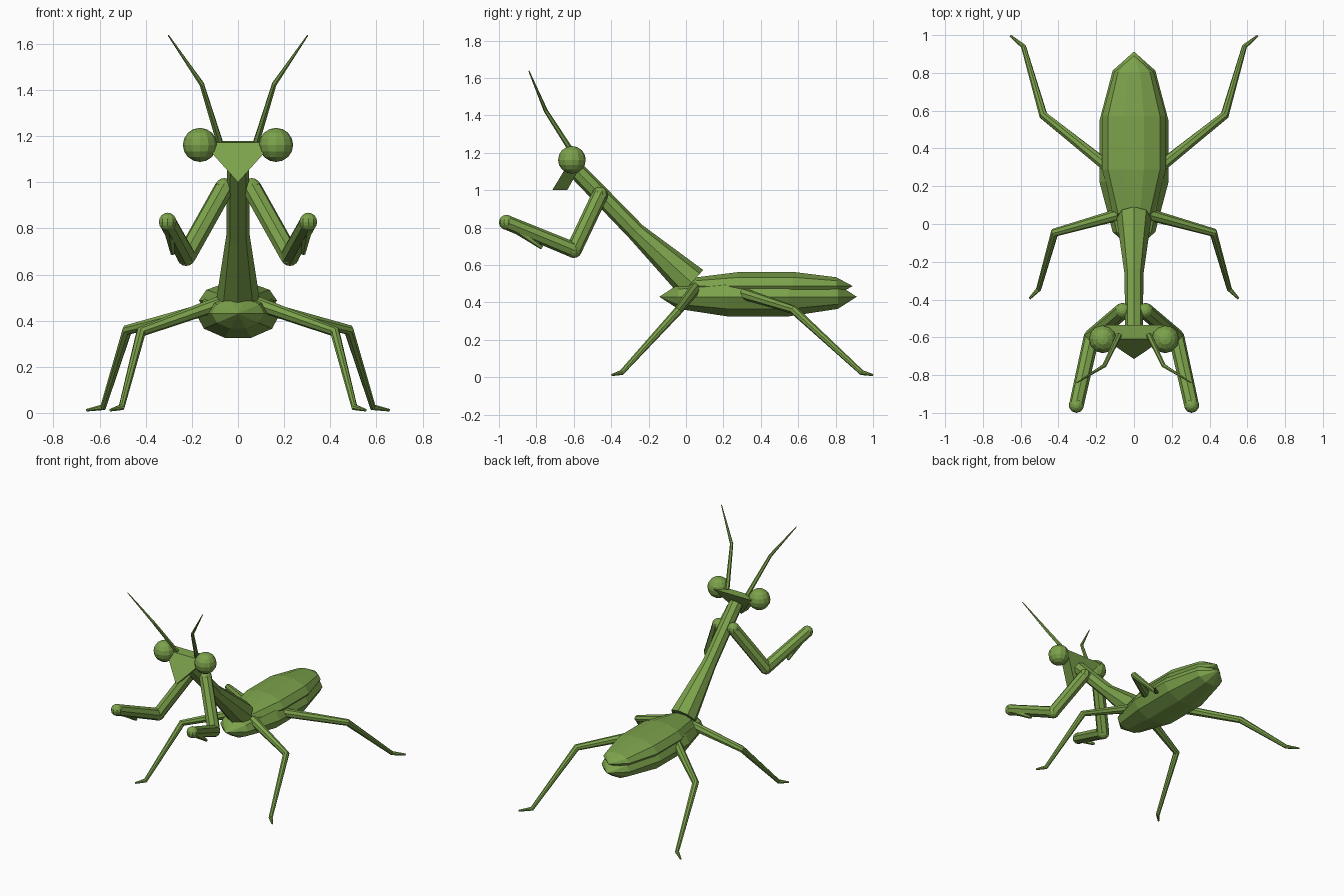
import bpy, bmesh, math
from mathutils import Vector, Matrix

if "Cube" in bpy.data.objects:
    bpy.data.objects.remove(bpy.data.objects["Cube"])

green = bpy.data.materials.new("leaf_green")
green.diffuse_color = (0.2, 0.36, 0.07, 1)
green.use_nodes = True
green.node_tree.nodes["Principled BSDF"].inputs["Base Color"].default_value = green.diffuse_color


def finish(bm, name, mirror=False):
    bmesh.ops.recalc_face_normals(bm, faces=bm.faces)
    mesh = bpy.data.meshes.new(name)
    bm.to_mesh(mesh)
    bm.free()
    ob = bpy.data.objects.new(name, mesh)
    bpy.context.collection.objects.link(ob)
    mesh.materials.append(green)
    if mirror:
        ob.modifiers.new("mirror", 'MIRROR').use_mirror_merge = False
    return ob


def add_tube(bm, pts, radii, sides=8):
    """Tapered tube through the points with mitred joints."""
    pts = [Vector(p) for p in pts]
    rings = []
    for i, (p, r) in enumerate(zip(pts, radii)):
        a = (p - pts[i - 1]).normalized() if i else Vector()
        b = (pts[i + 1] - p).normalized() if i < len(pts) - 1 else Vector()
        t = (a + b).normalized()
        u = t.cross(Vector((1, 0, 0)))
        u = (u if u.length > 0.1 else t.cross(Vector((0, 0, 1)))).normalized()
        v = t.cross(u)
        rings.append([bm.verts.new(p + r * (u * math.cos(k) + v * math.sin(k)))
                      for k in (2 * math.pi * j / sides for j in range(sides))])
    for lo, hi in zip(rings, rings[1:]):
        for j in range(sides):
            k = (j + 1) % sides
            bm.faces.new((lo[j], lo[k], hi[k], hi[j]))
    bm.faces.new(rings[0][::-1])
    bm.faces.new(rings[-1])


def add_ball(bm, loc, size, segs, rings, along_y=False):
    m = Matrix.Translation(loc) @ Matrix.Diagonal((*size, 1))
    if along_y:
        m = m @ Matrix.Rotation(math.radians(90), 4, 'X') @ Matrix.Rotation(math.radians(90), 4, 'Z')
    bmesh.ops.create_uvsphere(bm, u_segments=segs, v_segments=rings, radius=1, matrix=m)


def tube(name, pts, radii, sides=8, mirror=True):
    bm = bmesh.new()
    add_tube(bm, pts, radii, sides)
    return finish(bm, name, mirror)


def ball(name, loc, size, segs, rings, along_y=False, mirror=False):
    bm = bmesh.new()
    add_ball(bm, loc, size, segs, rings, along_y)
    return finish(bm, name, mirror)


# Abdomen and folded wing cover
ball("abdomen", (0, 0.385, 0.43), (0.192, 0.528, 0.116), 10, 5, True)
ball("wing_cover", (0, 0.43, 0.487), (0.178, 0.462, 0.084), 10, 5, True)

# Long raised thorax
tube("thorax", [(0, 0.03, 0.505), (0, -0.265, 0.775), (0, -0.58, 1.1)],
     [0.092, 0.05, 0.047], mirror=False)

# Wedge head
bm = bmesh.new()
front = [bm.verts.new(c) for c in ((-0.155, -0.61, 1.173), (0.155, -0.61, 1.173), (0, -0.715, 1.0))]
back = [bm.verts.new(c) for c in ((-0.155, -0.535, 1.178), (0.155, -0.535, 1.178), (0, -0.635, 1.0))]
bm.faces.new(front)
bm.faces.new(back[::-1])
for i in range(3):
    j = (i + 1) % 3
    bm.faces.new((front[i], back[i], back[j], front[j]))
finish(bm, "head")

# Eyes and antennae
ball("eyes", (0.165, -0.61, 1.162), (0.074,) * 3, 12, 8, mirror=True)
tube("antennae", [(0.08, -0.59, 1.175), (0.157, -0.75, 1.425), (0.302, -0.84, 1.637)],
     [0.015, 0.011, 0.003], 6)

# Grasping arms: upper arm, forearm, folded claw
shoulder, elbow, wrist = (0.06, -0.46, 0.975), (0.225, -0.6, 0.68), (0.305, -0.96, 0.828)
bm = bmesh.new()
add_tube(bm, [shoulder, elbow], [0.043, 0.043])
add_tube(bm, [elbow, wrist], [0.042, 0.039])
for p, r in ((shoulder, 0.043), (elbow, 0.043), (wrist, 0.04)):
    add_ball(bm, p, (r,) * 3, 10, 8)
finish(bm, "grasping_arms", True)
tube("arm_claws", [wrist, (0.283, -0.77, 0.692)], [0.028, 0.01], 6)

# Walking legs with small feet
leg_radii = [0.032, 0.023, 0.014, 0.006]
tube("middle_legs", [(0.08, 0.05, 0.475), (0.42, -0.045, 0.352), (0.505, -0.345, 0.024), (0.553, -0.395, 0.012)],
     leg_radii)
tube("hind_legs", [(0.11, 0.28, 0.455), (0.48, 0.575, 0.36), (0.585, 0.94, 0.024), (0.655, 0.997, 0.012)],
     leg_radii)
